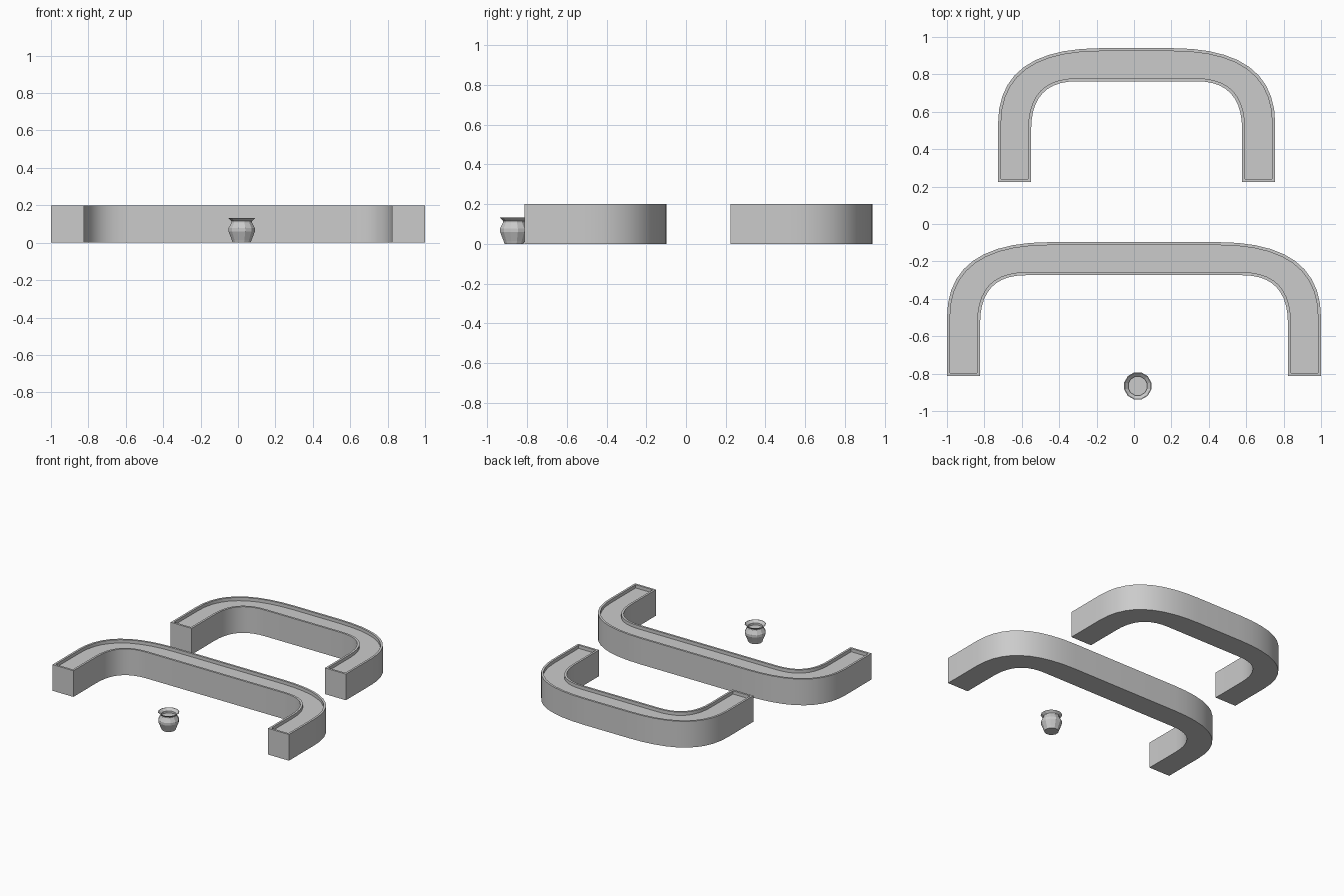
import bpy, bmesh, math

if "Cube" in bpy.data.objects:
    bpy.data.objects.remove(bpy.data.objects["Cube"])

RIM, DEPTH, HEIGHT = 0.016, 0.025, 0.2


def corner(p0, c, p1, n=10):
    """Quadratic curve rounding the corner c."""
    pts = []
    for i in range(n + 1):
        t = i / n
        pts.append(tuple((1 - t) ** 2 * a + 2 * t * (1 - t) * b + t * t * d
                         for a, b, d in zip(p0, c, p1)))
    return pts


def u_outline(half, width, y0, y1, inset=0.0):
    """Left and right sides of a U strip, as one closed outline."""
    h, i = half - inset, half - width + inset
    top, low, foot = y1 - inset, y1 - width + inset, y0 + inset
    outer = [(-h, foot)] + corner((-h, y1 - 0.405), (-h, top), (-half + 0.55, top))
    inner = [(-i, foot)] + corner((-i, y1 - 0.435), (-i, low), (-half + 0.42, low))
    outer += [(-x, y) for x, y in reversed(outer)]
    inner += [(-x, y) for x, y in reversed(inner)]
    return outer, inner


def mesh_object(name, bm):
    bmesh.ops.recalc_face_normals(bm, faces=bm.faces)
    me = bpy.data.meshes.new(name)
    bm.to_mesh(me)
    bm.free()
    ob = bpy.data.objects.new(name, me)
    bpy.context.collection.objects.link(ob)
    return ob


def planter(name, cx, half, width, y0, y1):
    bm = bmesh.new()

    def rows(inset, z):
        return [[bm.verts.new((x + cx, y, z)) for x, y in row]
                for row in u_outline(half, width, y0, y1, inset)]

    levels = [rows(0, 0), rows(0, HEIGHT), rows(RIM, HEIGHT), rows(RIM, HEIGHT - DEPTH)]
    loops = [o + i[::-1] for o, i in levels]
    # Walls, rim and inner lip
    for a, b in zip(loops, loops[1:]):
        n = len(a)
        for k in range(n):
            bm.faces.new((a[k], a[(k + 1) % n], b[(k + 1) % n], b[k]))
    # Underside and recessed soil bed
    for o, i in (levels[0], levels[-1]):
        for k in range(len(o) - 1):
            bm.faces.new((o[k], o[k + 1], i[k + 1], i[k]))
    ob = mesh_object(name, bm)
    bpy.ops.object.select_all(action='DESELECT')
    ob.select_set(True)
    bpy.context.view_layer.objects.active = ob
    bpy.ops.object.shade_smooth_by_angle(angle=math.radians(35))


def lathe(name, profile, cx, cy, sides):
    bm = bmesh.new()
    rings = [[bm.verts.new((cx + r * math.cos(math.tau * (k + 0.5) / sides),
                            cy + r * math.sin(math.tau * (k + 0.5) / sides), z))
              for k in range(sides)] for r, z in profile]
    for a, b in zip(rings, rings[1:]):
        for k in range(sides):
            j = (k + 1) % sides
            bm.faces.new((a[k], a[j], b[j], b[k]))
    bm.faces.new(rings[0])
    bm.faces.new(rings[-1])
    return mesh_object(name, bm)


# Two U-shaped planters
planter("large_planter", 0.0, 1.0, 0.177, -0.813, -0.097)
planter("small_planter", 0.014, 0.741, 0.177, 0.225, 0.94)

# Small faceted pot with flared lip and sunken soil
lathe("small_pot", [(0.05, 0), (0.055, 0.015), (0.073, 0.06), (0.073, 0.078),
                    (0.057, 0.108), (0.057, 0.116), (0.075, 0.132),
                    (0.071, 0.132), (0.052, 0.115), (0.052, 0.10)],
      0.02, -0.866, 12)
